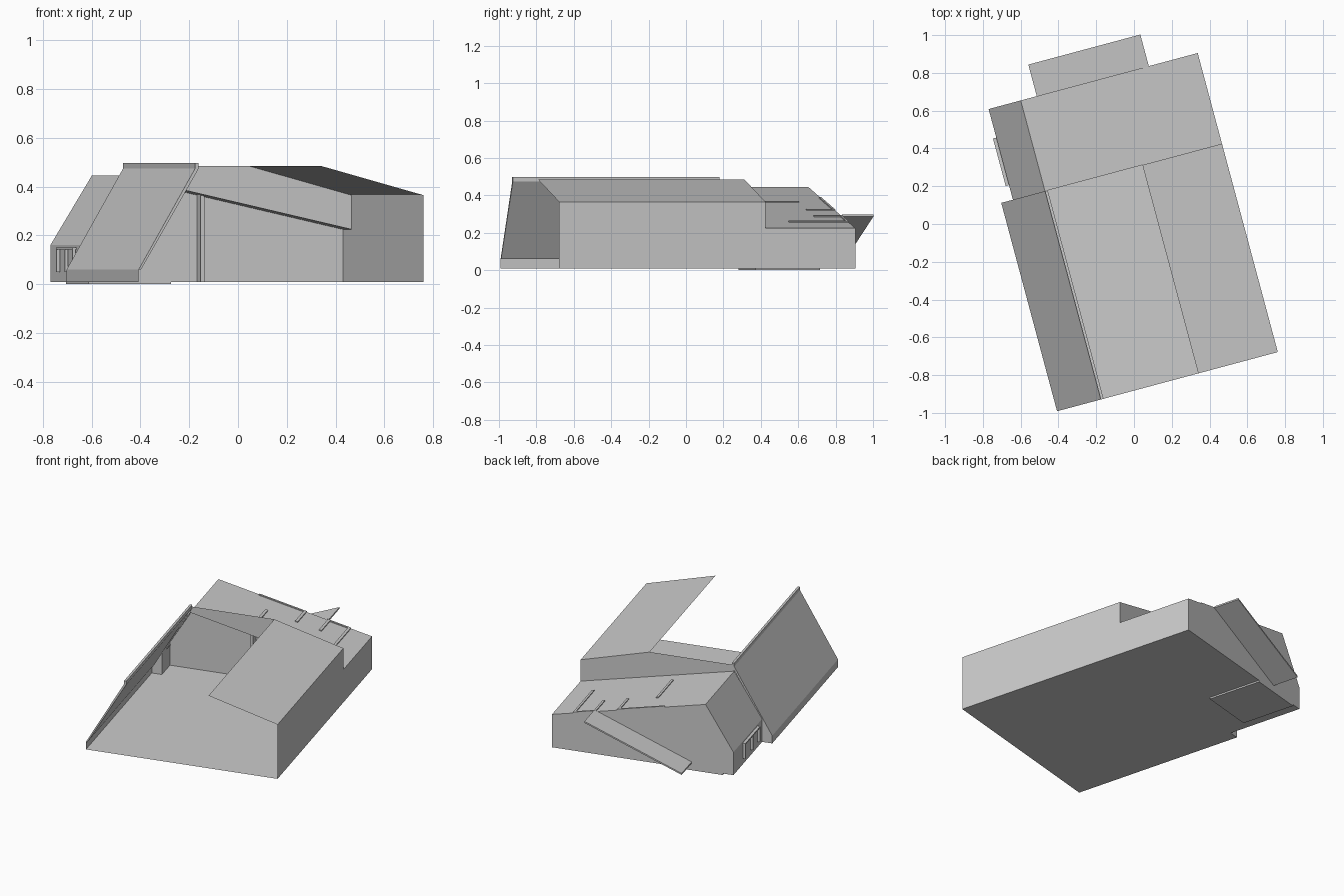
import bpy
from math import radians
from mathutils import Matrix

if "Cube" in bpy.data.objects:
    bpy.data.objects.remove(bpy.data.objects["Cube"])

ROT = Matrix.Rotation(radians(15), 4, 'Z')   # the whole house is turned on its plot


def mesh(name, verts, faces):
    me = bpy.data.meshes.new(name)
    me.from_pydata([ROT @ Matrix.Translation(v).translation for v in verts], [], faces)
    me.update()
    ob = bpy.data.objects.new(name, me)
    bpy.context.collection.objects.link(ob)
    return ob


def strip(name, profile, v0, v1):
    """Open sheet: a (u, z) profile swept along the house length."""
    n = len(profile)
    verts = [(u, v, z) for v in (v0, v1) for u, z in profile]
    return mesh(name, verts, [(i, i + n, i + n + 1, i + 1) for i in range(n - 1)])


def prism(name, profile, v0, v1):
    """Closed solid from a (u, z) profile."""
    n = len(profile)
    verts = [(u, v, z) for v in (v0, v1) for u, z in profile]
    faces = [(i, i + n, (i + 1) % n + n, (i + 1) % n) for i in range(n)]
    faces += [tuple(range(n)), tuple(range(2 * n - 1, n - 1, -1))]
    return mesh(name, verts, faces)


def wall(name, profile, v):
    """Flat wall across the house."""
    return mesh(name, [(u, v, z) for u, z in profile], [tuple(range(len(profile)))])


def box(name, u0, u1, v0, v1, z0, z1):
    return prism(name, [(u0, z0), (u1, z0), (u1, z1), (u0, z1)], v0, v1)


def roof_z(u):
    return 0.445 - (u + 0.41) * 0.22 / 0.97


F, M, B = -0.852, 0.29, 0.787   # front, step and back positions along the length
G = 0.01                        # floor level

# floors and base plate
strip("front_floor", [(-0.65, G), (0.56, G)], F, M)
strip("rear_floor", [(-0.586, G), (0.56, G)], M, B)
box("base_plate", -0.52, -0.17, 0.43, B, 0, G)

# front part: open at the front and in the middle of the roof
strip("left_low_wall", [(-0.65, G), (-0.65, 0.06)], F, M)
prism("left_roof_panel", [(-0.65, 0.06), (-0.41, 0.475), (-0.41, 0.497),
                          (-0.395, 0.497), (-0.395, 0.475), (-0.64, 0.06)], F, M)
strip("right_wall_and_roof", [(0.56, G), (0.56, 0.365), (0.124, 0.485)], F, M)
wall("step_wall", [(-0.41, roof_z(-0.41)), (-0.41, 0.485), (0.124, 0.485),
                   (0.56, 0.365), (0.56, 0.225)], M)
wall("left_wall_return", [(-0.65, G), (-0.65, 0.06), (-0.586, 0.16), (-0.586, G)], M)

# rear part with its own uneven roof
shell = [(0.56, G), (0.56, 0.225), (-0.41, 0.445), (-0.586, 0.16), (-0.586, G)]
strip("rear_shell", shell, M, B)
wall("back_wall", shell, B)
wall("inner_wall", shell, 0.43)

# partition walls that show just above the rear roof
for u, v0 in ((-0.05, 0.374), (0.14, 0.63), (0.29, 0.63), (0.42, 0.456)):
    a, b = u - 0.008, u + 0.008
    v1 = 0.637 if u < 0 else B
    prism("partition_wall", [(a, G), (b, G), (b, roof_z(b) + 0.006), (a, roof_z(a) + 0.006)], v0, v1)
for a, b in ((-0.15, 0.14), (0.29, 0.42)):
    prism("back_partition", [(a, G), (b, G), (b, roof_z(b) + 0.006), (a, roof_z(a) + 0.006)],
          B - 0.012, B)

# sloping ramp canopy on the back wall
prism("ramp_canopy", [(-0.322, 0.045), (0.292, 0.288), (0.292, 0.298), (-0.322, 0.055)], B, 0.96)

# window frame on the left of the rear part
box("window_head", -0.604, -0.582, 0.37, 0.63, 0.142, 0.15)
for v in (0.37, 0.49, 0.622):
    box("window_post", -0.604, -0.59, v, v + 0.008, 0.05, 0.142)
